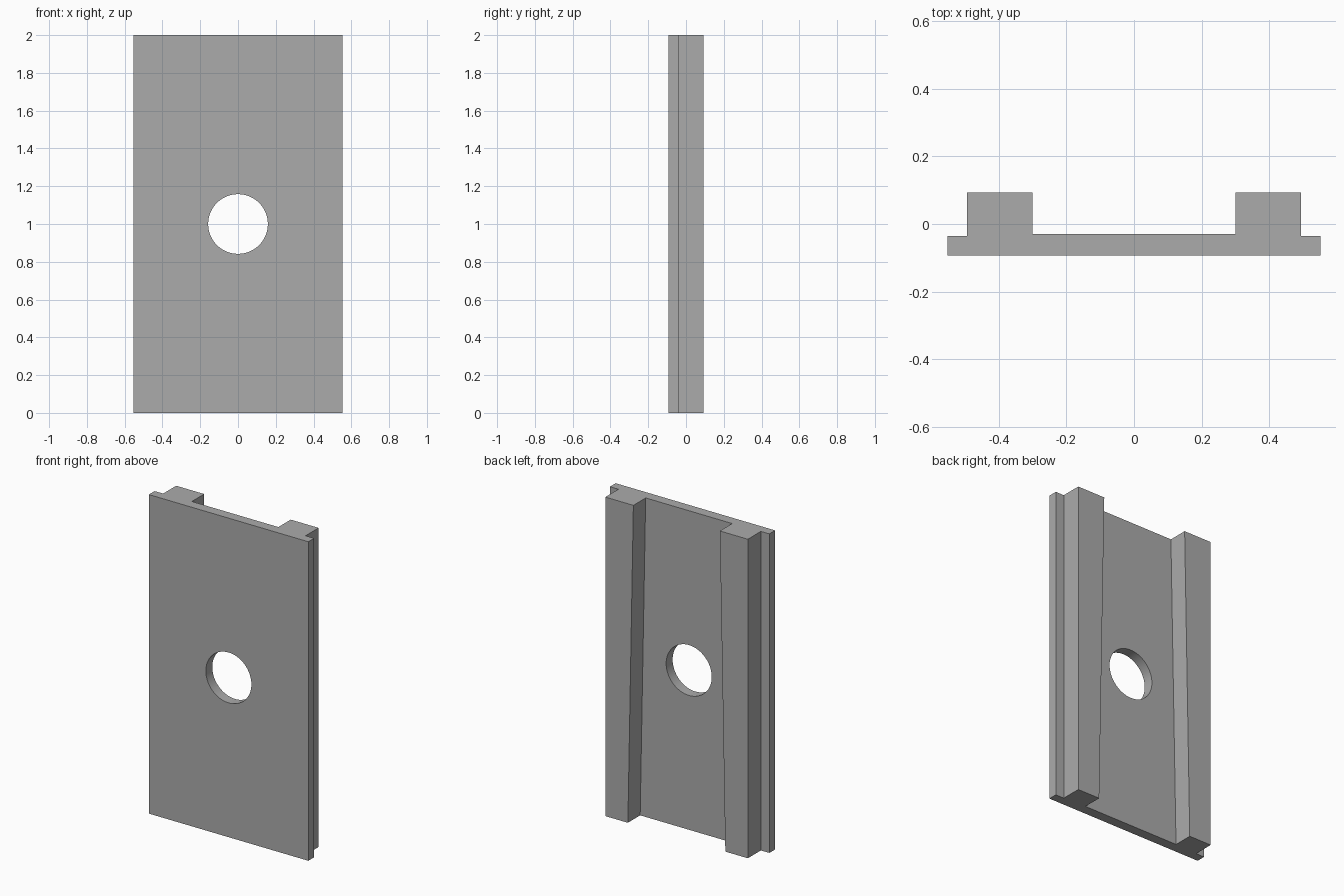
import bpy
import bmesh
import math

if "Cube" in bpy.data.objects:
    bpy.data.objects.remove(bpy.data.objects["Cube"], do_unlink=True)

HEIGHT = 2.0
FRONT, FLANGE, FLOOR, BACK = -0.093, -0.036, -0.029, 0.093
EDGE, RAIL_OUTER = 0.553, 0.494
RAIL_INNER_BOTTOM, RAIL_INNER_TOP = 0.338, 0.30
HOLE_RADIUS = 0.158

grey = bpy.data.materials.new("plain grey")
grey.use_nodes = True
colour = (0.41, 0.41, 0.41, 1)
grey.diffuse_color = colour
grey.node_tree.nodes["Principled BSDF"].inputs["Base Color"].default_value = colour


def cross_section(rail_inner):
    """Mirrored outline of plate, side flanges and two rear rails."""
    half = [(EDGE, FRONT), (EDGE, FLANGE), (RAIL_OUTER, FLANGE),
            (RAIL_OUTER, BACK), (rail_inner, BACK), (rail_inner, FLOOR)]
    return half + [(-x, y) for x, y in reversed(half)]


# Railed plate: the rails narrow towards the bottom
bm = bmesh.new()
rings = [[bm.verts.new((x, y, z)) for x, y in cross_section(inner)]
         for z, inner in ((0, RAIL_INNER_BOTTOM), (HEIGHT, RAIL_INNER_TOP))]
bottom, top = rings
for ring in rings:
    bm.faces.new(ring)
for i in range(len(bottom)):
    j = (i + 1) % len(bottom)
    bm.faces.new((bottom[i], bottom[j], top[j], top[i]))
bmesh.ops.recalc_face_normals(bm, faces=bm.faces)
mesh = bpy.data.meshes.new("railed_plate")
bm.to_mesh(mesh)
bm.free()
mesh.materials.append(grey)
plate = bpy.data.objects.new("railed_plate", mesh)
bpy.context.collection.objects.link(plate)

# Round hole through the middle
bpy.ops.mesh.primitive_cylinder_add(vertices=64, radius=HOLE_RADIUS, depth=1,
                                    location=(0, 0, HEIGHT / 2),
                                    rotation=(math.pi / 2, 0, 0))
cutter = bpy.context.object
cutter.name = "hole_cutter"
cutter.hide_render = True
cutter.data.materials.append(grey)
hole = plate.modifiers.new("hole", "BOOLEAN")
hole.operation = "DIFFERENCE"
hole.solver = "EXACT"
hole.object = cutter

bpy.ops.object.select_all(action="DESELECT")
plate.select_set(True)
bpy.context.view_layer.objects.active = plate
bpy.ops.object.modifier_apply(modifier=hole.name)
bpy.data.objects.remove(cutter, do_unlink=True)
bpy.ops.object.shade_smooth_by_angle(angle=math.radians(30))
